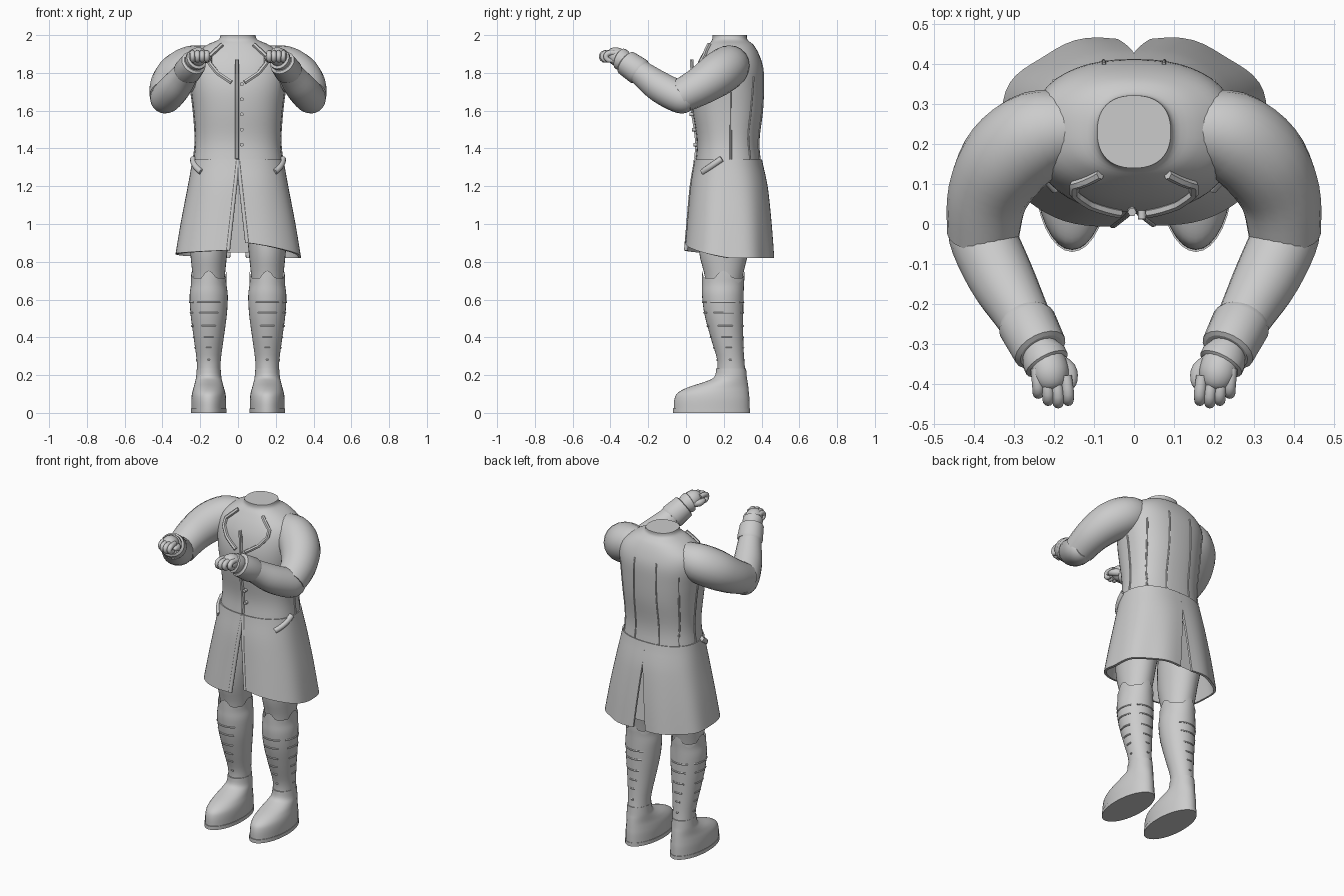
import bpy, bmesh
from math import sin, cos, pi, radians
from mathutils import Vector
from mathutils.bvhtree import BVHTree

cube = bpy.data.objects.get("Cube")
if cube:
    bpy.data.objects.remove(cube)

grey = bpy.data.materials.new("plain_grey")
grey.use_nodes = True
grey.diffuse_color = (0.6, 0.6, 0.6, 1)
grey.node_tree.nodes["Principled BSDF"].inputs["Base Color"].default_value = (0.6, 0.6, 0.6, 1)
parts = []


def add(name, data):
    ob = bpy.data.objects.new(name, data)
    bpy.context.collection.objects.link(ob)
    data.materials.append(grey)
    parts.append(ob)
    return ob


def smooth(rows, steps=4):
    """Catmull-Rom through tuples of numbers."""
    out = []
    for i in range(len(rows) - 1):
        a, b, c, d = (rows[min(max(i + k, 0), len(rows) - 1)] for k in (-1, 0, 1, 2))
        for j in range(steps):
            t = j / steps
            out.append(tuple(q + t / 2 * (r - p + t * (2 * p - 5 * q + 4 * r - s + t * (3 * (q - r) + s - p)))
                             for p, q, r, s in zip(a, b, c, d)))
    return out + [tuple(rows[-1])]


def lookup(rows, v):
    """Linear lookup on rows sorted by their first value."""
    v = min(max(v, rows[0][0]), rows[-1][0])
    for a, b in zip(rows, rows[1:]):
        if v <= b[0]:
            t = (v - a[0]) / max(b[0] - a[0], 1e-6)
            return [p + (q - p) * t for p, q in zip(a, b)]


def power(v, p=0.85):
    return abs(v) ** p * (1 if v > 0 else -1)


def grid(name, rows, closed=True, caps=True):
    """Skin rows of points; optional end caps."""
    bm = bmesh.new()
    vs = [[bm.verts.new(p) for p in r] for r in rows]
    n = len(rows[0])
    for lo, hi in zip(vs, vs[1:]):
        for i in range(n if closed else n - 1):
            k = (i + 1) % n
            bm.faces.new((lo[i], lo[k], hi[k], hi[i]))
    if caps:
        bm.faces.new(vs[0])
        bm.faces.new(vs[-1])
    bmesh.ops.recalc_face_normals(bm, faces=bm.faces)
    me = bpy.data.meshes.new(name)
    bm.to_mesh(me)
    bm.free()
    return add(name, me)


def loft(name, rings, cx=0, zig=0, n=32, caps=True, p=1.0):
    """Stack of ovals: each ring is z, half width, front y, back y."""
    rows = []
    for k, (z, hw, y0, y1) in enumerate(rings):
        rise = zig if k == len(rings) - 1 else 0
        rows.append([(cx + hw * power(cos(a), p), (y0 + y1) / 2 + (y1 - y0) / 2 * power(sin(a), p),
                      z + rise * cos(4 * a)) for a in (2 * pi * i / n for i in range(n))])
    return grid(name, rows, caps=caps)


def tube(name, paths, r, res=6):
    """Round tubes; points are x, y, z and an optional radius."""
    cu = bpy.data.curves.new(name, "CURVE")
    cu.dimensions = "3D"
    cu.bevel_depth, cu.bevel_resolution, cu.use_fill_caps = r, res, True
    for path in paths:
        sp = cu.splines.new("POLY")
        sp.points.add(len(path) - 1)
        for pt, q in zip(sp.points, path):
            pt.co = (*q[:3], 1)
            pt.radius = q[3] / r if len(q) > 3 else 1
    return add(name, cu)


def flip(path, s):
    return [(s * q[0], *q[1:]) for q in path]


# Coat body: z, half width, front y, back y
coat = smooth([(0.8, .335, -.005, .458), (1.0, .30, .012, .445), (1.2, .26, .03, .425), (1.34, .235, .052, .396),
               (1.45, .225, .057, .39), (1.6, .235, .035, .408), (1.72, .25, .03, .413), (1.82, .26, .05, .41),
               (1.89, .24, .08, .39), (1.945, .17, .115, .36), (1.975, .105, .138, .326), (2.0, .092, .14, .322)])
WAIST = 1.34
torso = loft("coat_torso", [r for r in coat if r[0] >= WAIST - .001], p=.85, n=48)

# Coat skirt halves, open at the front and slit at the back
HEM = {1: [(0, .90), (.5, .82), (1, .82)], -1: [(0, .86), (.5, .84), (1, .82)]}
skirts = []
for s, side in ((1, "left"), (-1, "right")):
    rows = []
    for j in range(19):
        row = []
        for i in range(33):
            t = i / 32
            z = WAIST + (lookup(HEM[s], t)[1] - WAIST) * j / 18
            _, hw, y0, y1 = lookup(coat, z)
            drop = (WAIST - z) / .5
            gap = .055 * drop * (1 - t) + .04 * max(0, drop * 1.3 - .3) * t
            wave = 1 + .03 * drop * sin(t * 22) * t
            a = pi * (t - .5)
            row.append((s * (gap + (hw - gap) * power(cos(a)) * wave),
                        (y0 + y1) / 2 + (y1 - y0) / 2 * power(sin(a)) * wave, z))
        rows.append(row)
    ob = grid("coat_skirt_" + side, rows, closed=False, caps=False)
    skirts.append(ob)

# Surface lookup used to lay trims on the coat
verts, polys = [], []
for ob in [torso] + skirts:
    base = len(verts)
    verts += [v.co.copy() for v in ob.data.vertices]
    polys += [[base + i for i in f.vertices] for f in ob.data.polygons]
surface = BVHTree.FromPolygons(verts, polys)


def lay(points, start, way):
    """Drop points on the coat along a direction."""
    hits = (surface.ray_cast(Vector(start(*p)), Vector(way))[0] for p in points)
    return [tuple(h) for h in hits if h]


def front(pts):
    return lay(pts, lambda x, z: (x, -1, z), (0, 1, 0))


def back(pts):
    return lay(pts, lambda x, z: (x, 1, z), (0, -1, 0))


def line(a, b, n=24):
    return [tuple(p + (q - p) * i / n for p, q in zip(a, b)) for i in range(n + 1)]


for ob in skirts:
    mod = ob.modifiers.new("cloth", "SOLIDIFY")
    mod.thickness, mod.offset = .014, 0

# Lining behind the back slit
grid("slit_lining", [[(-.02, .38, 1.26), (.02, .38, 1.26)], [(-.1, .415, .85), (.1, .415, .85)]],
     closed=False, caps=False)

for s, side in ((1, "left"), (-1, "right")):
    # Seams on the back and sides, and edging along the front opening
    tube("back_seam_" + side, [back(line((s * .075, 1.85), (s * .08, 1.4)) + line((s * .08, 1.38), (s * .12, .85))),
                               back(line((s * .2, 1.78), (s * .185, 1.4)) + line((s * .185, 1.38), (s * .24, .86)))],
         .005, 2)
    tube("side_seam_" + side, [lay(line((.235, 1.7), (.24, .86)), lambda y, z: (s, y, z), (-s, 0, 0))], .006, 2)
    edge = [tuple(skirts[0 if s > 0 else 1].data.vertices[33 * j].co) for j in range(19)]
    tube("front_edging_" + side, [edge], .011, 3)

    # Lapel edges
    corners = [(.085, 1.95), (.15, 1.89), (.15, 1.85), (.11, 1.80), (.035, 1.75)]
    path = []
    for a, b in zip(corners, corners[1:]):
        path += front(line((s * a[0], a[1]), (s * b[0], b[1]), 4))
    tube("lapel_edge_" + side, [[(x, y - .008, z) for x, y, z in path]], .012, 1)

    # Slanted pocket flap
    pocket = lay(line((.09, 1.275), (.19, 1.345), 6), lambda y, z: (s, y, z), (-s, 0, 0))
    tube("pocket_flap_" + side, [[(x + s * .006, y, z) for x, y, z in pocket]], .017, 3)

    # Arm: upper sleeve, forearm sleeve and cuff
    upper = smooth([(.14, .24, 1.86, .085), (.235, .225, 1.835, .112), (.315, .165, 1.79, .115),
                    (.365, .075, 1.73, .102), (.378, -.03, 1.675, .09)])
    tube("upper_sleeve_" + side, [flip(upper, s)], .1, 8)
    fore = smooth([(.395, .03, 1.655, .055), (.385, -.02, 1.665, .082), (.335, -.13, 1.72, .083),
                   (.285, -.22, 1.785, .07), (.243, -.30, 1.845, .058)])
    tube("forearm_sleeve_" + side, [flip(fore, s)], .1, 8)
    cuff = [(.272, -.24, 1.80, .068), (.268, -.25, 1.808, .074), (.235, -.315, 1.853, .069), (.232, -.32, 1.857, .058)]
    tube("cuff_" + side, [flip(cuff, s)], .1, 8)
    glove = [(.24, -.31, 1.855, .045), (.225, -.335, 1.867, .058), (.218, -.35, 1.875, .058), (.215, -.355, 1.877, .045)]
    tube("glove_band_" + side, [flip(glove, s)], .1, 8)

    # Hand with curled fingers and thumb
    palm = smooth([(.23, -.32, 1.86, .04), (.215, -.355, 1.882, .048), (.208, -.385, 1.89, .046),
                   (.203, -.41, 1.892, .03), (.202, -.415, 1.892, .008)])
    tube("palm_" + side, [flip(palm, s)], .1, 6)
    fingers = []
    for k in range(4):
        x, y = .165 + .025 * k, -.40 - .012 * (k in (1, 2)) + .006 * k
        fingers.append(flip(smooth([(x + .005, y + .02, 1.905, .014), (x, y - .025, 1.905, .015),
                                    (x, y - .042, 1.888, .014), (x, y - .03, 1.868, .013),
                                    (x, y, 1.865, .01)], 3), s))
    tube("fingers_" + side, fingers, .014, 4)
    thumb = smooth([(.2, -.34, 1.872, .022), (.165, -.365, 1.875, .021), (.157, -.395, 1.88, .015), (.16, -.41, 1.88, .007)])
    tube("thumb_" + side, [flip(thumb, s)], .02, 4)

    # Trouser leg
    cx = .155 * s
    loft("trouser_leg_" + side, smooth([(.6, .075, .11, .28), (.72, .085, .1, .3), (.85, .098, .07, .33),
                                        (1.0, .11, .07, .36), (1.25, .1, .1, .36)]), cx)

    # Gaiter with pointed top and strap rows
    gaiter = smooth([(.2, .062, .165, .318), (.28, .064, .165, .308), (.4, .08, .13, .303), (.52, .096, .098, .303),
                     (.62, .101, .085, .305), (.68, .094, .085, .307), (.72, .094, .085, .31)])
    loft("gaiter_" + side, gaiter, cx, zig=.033, caps=False)
    straps = []
    for k, z in enumerate((.585, .53, .46, .4, .345, .28)):
        _, hw, y0, y1 = lookup(gaiter, z)
        for mid in (-90, 0, 90):
            wide = 36 - 6 * k
            arc = [radians(mid + wide * i / 4) for i in range(-4, 5)]
            straps.append([(cx + s * hw * cos(a), (y0 + y1) / 2 + (y1 - y0) / 2 * sin(a), z) for a in arc])
    tube("gaiter_straps_" + side, straps, .005, 1)

    # Shoe and sole
    loft("shoe_" + side, smooth([(.02, .092, -.065, .337), (.07, .092, -.062, .336), (.105, .088, -.045, .333),
                                 (.135, .08, .01, .33), (.165, .072, .1, .326), (.19, .067, .15, .322),
                                 (.235, .063, .16, .318)]), cx)
    loft("sole_" + side, [(0, .095, -.07, .34), (.022, .095, -.07, .34)], cx)

# Front placket and buttons
tube("front_placket", [[(-.005, y, z) for _, y, z in front(line((0, 1.345), (0, 1.76), 10))] + [(-.005, .03, 1.87)]], .011, 1)
tube("buttons", [[(.02, y - .02, z), (.02, y + .01, z)]
                 for _, y, z in front([(.02, 1.42 + .08 * k) for k in range(5)])], .01, 3)

# Turn curves into meshes and shade
bpy.ops.object.select_all(action="DESELECT")
for ob in parts:
    ob.select_set(True)
bpy.context.view_layer.objects.active = parts[0]
bpy.ops.object.convert(target="MESH")
bpy.ops.object.shade_smooth_by_angle(angle=radians(40))
